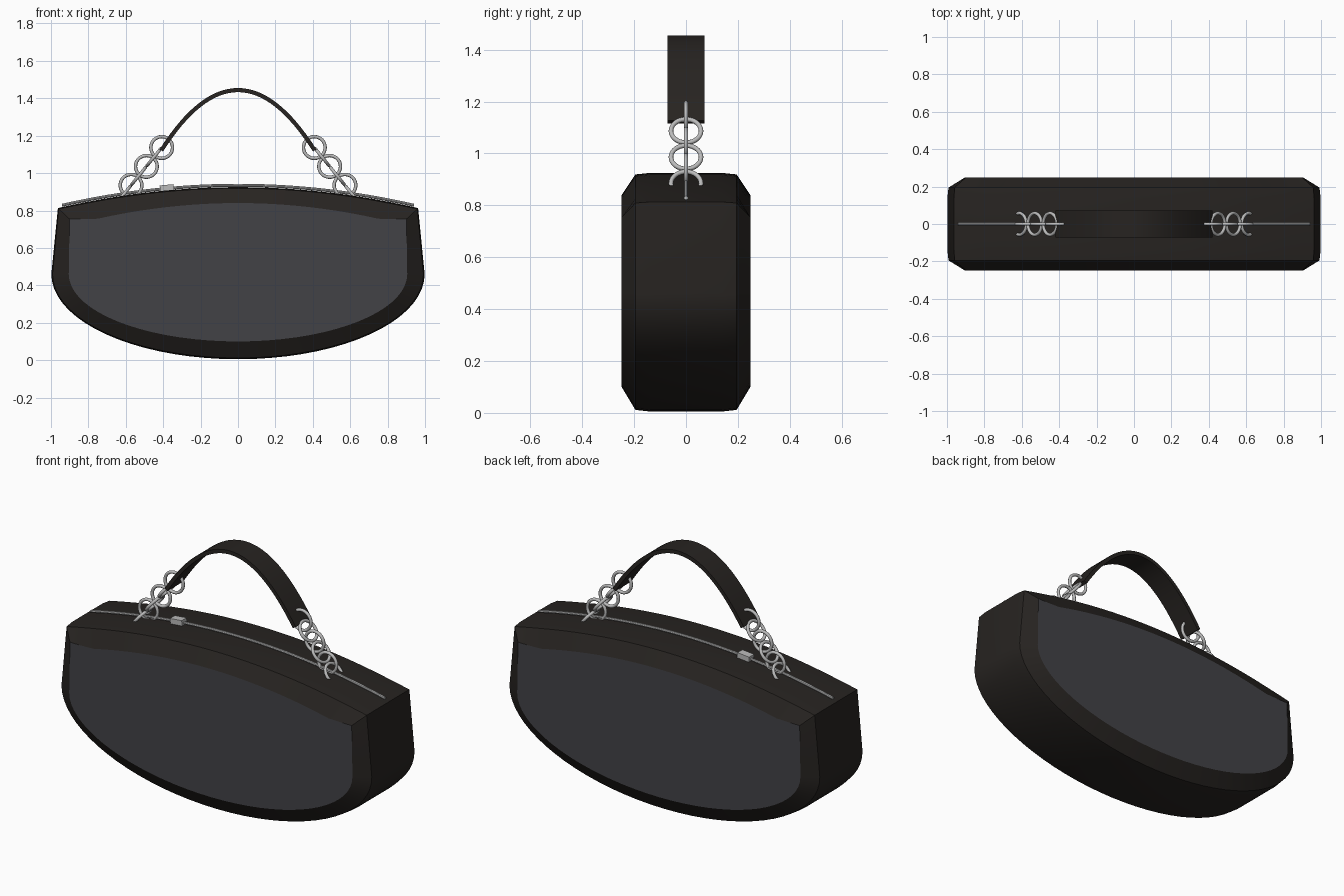
import bpy, bmesh, math
from mathutils import Vector

if "Cube" in bpy.data.objects:
    bpy.data.objects.remove(bpy.data.objects["Cube"])


def material(name, rgb):
    m = bpy.data.materials.new(name)
    m.diffuse_color = (*rgb, 1)
    m.use_nodes = True
    m.node_tree.nodes["Principled BSDF"].inputs["Base Color"].default_value = m.diffuse_color
    return m


LEATHER = material("dark_leather", (0.02, 0.017, 0.015))
PANEL = material("grey_panel", (0.055, 0.055, 0.062))
METAL = material("metal", (0.5, 0.5, 0.5))


def finish(ob, mat, angle=28):
    ob.data.materials.append(mat)
    bpy.ops.object.select_all(action='DESELECT')
    ob.select_set(True)
    bpy.context.view_layer.objects.active = ob
    bpy.ops.object.shade_smooth_by_angle(angle=math.radians(angle))
    return ob


def mesh_object(name, rings, mat, closed_rings=False, cap=False):
    """Loft a list of closed loops, or fill a single loop."""
    bm = bmesh.new()
    vs = [[bm.verts.new(p) for p in r] for r in rings]
    n = len(vs[0])
    for a, b in zip(vs, vs[1:]):
        for i in range(n):
            j = (i + 1) % n
            bm.faces.new((a[i], a[j], b[j], b[i]))
    if len(vs) == 1:
        bm.faces.new(vs[0])
    elif cap:
        bm.faces.new(vs[0])
        bm.faces.new(vs[-1])
    if len(vs) > 1:
        bmesh.ops.recalc_face_normals(bm, faces=bm.faces)
    me = bpy.data.meshes.new(name)
    bm.to_mesh(me)
    bm.free()
    ob = bpy.data.objects.new(name, me)
    bpy.context.collection.objects.link(ob)
    return finish(ob, mat)


def top_z(x):
    return 0.925 - 0.112 * (x / 0.963) ** 2


def outline(y, inset):
    """Bag outline: arched top, half-ellipse bottom. inset 0 = outer, 1 = panel edge."""
    pts = []
    for i in range(25):
        t = -1 + i / 12
        xo, xi = 0.963 * t, 0.90 * t
        zi = max(0.754, 0.84 - 0.086 * (xi / 0.76) ** 2)
        pts.append((xo + (xi - xo) * inset, y, top_z(xo) + (zi - top_z(xo)) * inset))
    a, b = 0.998 - 0.093 * inset, 0.455 - 0.095 * inset
    for i in range(37):
        t = math.pi * i / 36
        pts.append((a * math.cos(t), y, 0.46 - b * math.sin(t)))
    return pts


# bag body with chamfered rim
mesh_object("bag_body", [outline(y, k) for y, k in (
    (-0.248, 1), (-0.195, 0.07), (-0.138, 0), (0.138, 0), (0.195, 0.07), (0.248, 1))], LEATHER)

# flat front and back panels
mesh_object("front_panel", [outline(-0.248, 1)], PANEL)
mesh_object("back_panel", [outline(0.248, 1)[::-1]], PANEL)
for name, sign in (("front_panel", -1), ("back_panel", 1)):
    me = bpy.data.objects[name].data
    if me.polygons[0].normal.y * sign < 0:
        me.flip_normals()

# arched handle strap
sections = []
for i in range(33):
    x = -0.41 + 0.82 * i / 32
    c = Vector((x, 0, 1.444 - 1.92 * x * x))
    n = Vector((3.84 * x, 0, 1)).normalized() * 0.011
    w = Vector((0, 0.072, 0))
    sections.append([c + n - w, c + n + w, c - n + w, c - n - w])
mesh_object("handle_strap", sections, LEATHER, cap=True)

# chains: round links alternating between two planes
for side, s in (("left", -1), ("right", 1)):
    d = Vector((s * 0.63, 0, -0.777))
    start = Vector((s * 0.408, 0, 1.137))
    for k in range(6):
        axis = Vector((0, 1, 0)) if k % 2 == 0 else Vector((d.z, 0, -d.x))
        bpy.ops.mesh.primitive_torus_add(
            major_radius=0.058, minor_radius=0.009, major_segments=32, minor_segments=10,
            location=start + d * 0.065 * k,
            rotation=axis.to_track_quat('Z', 'Y').to_euler())
        ob = bpy.context.object
        ob.name = f"{side}_chain_link_{k + 1}"
        finish(ob, METAL, 60)

# zip running along the top
tube = []
for i in range(41):
    x = -0.94 + 1.88 * i / 40
    tube.append([(x, 0.008 * math.cos(a), top_z(x) + 0.01 + 0.008 * math.sin(a))
                 for a in (math.tau * j / 8 for j in range(8))])
mesh_object("zip", tube, METAL, cap=True)

# zip slider
bpy.ops.mesh.primitive_cube_add(size=1, location=(-0.38, 0, top_z(0.38) + 0.012),
                                rotation=(0, -math.atan(0.092), 0))
slider = bpy.context.object
slider.name = "zip_slider"
slider.scale = (0.075, 0.045, 0.036)
finish(slider, METAL)
